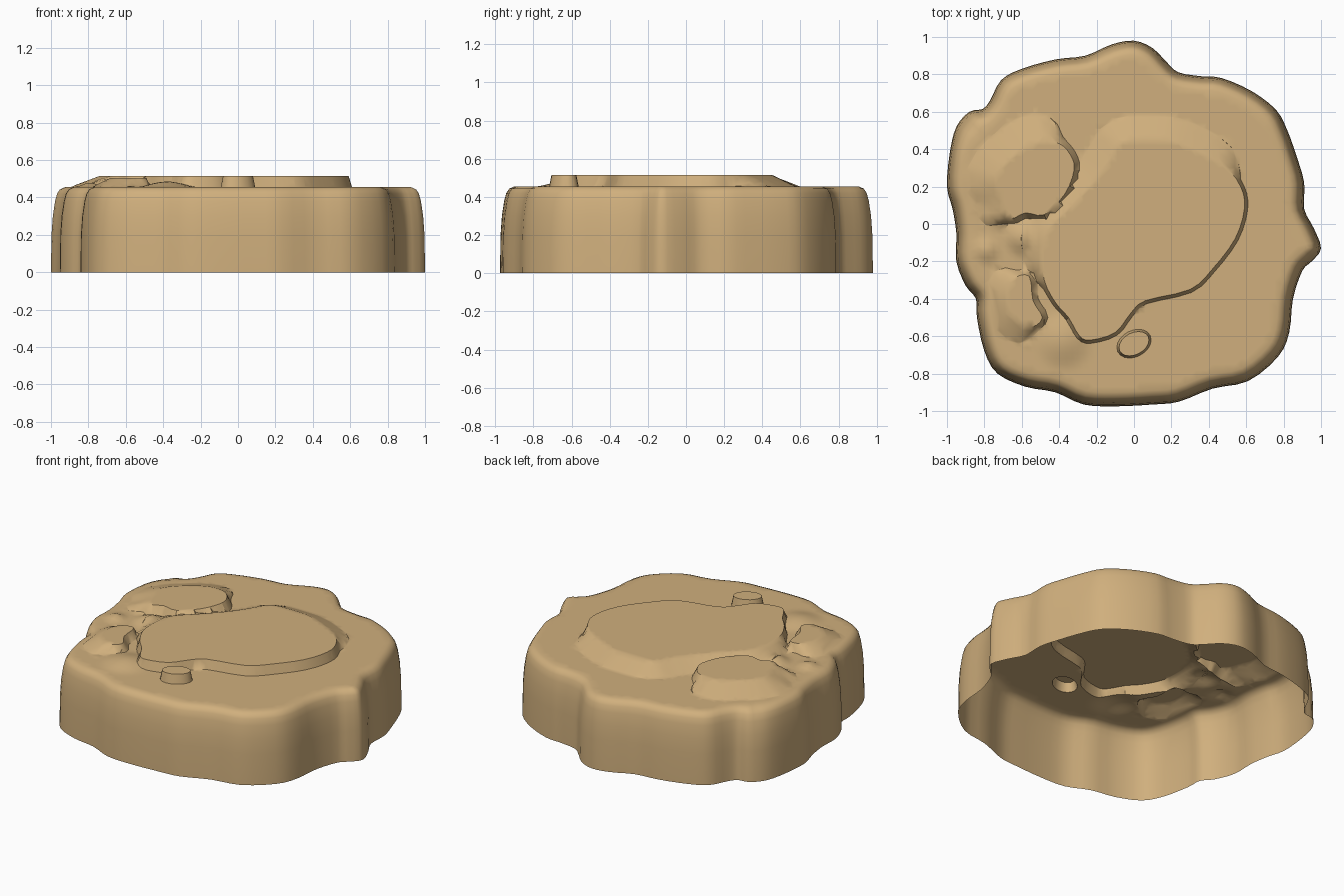
import bpy, bmesh, math
from mathutils import Vector as V
from mathutils.geometry import delaunay_2d_cdt

if "Cube" in bpy.data.objects:
    bpy.data.objects.remove(bpy.data.objects["Cube"])

TOP, RISE = 0.455, 0.06


def smooth_loop(pts, n=3):
    """Closed Catmull-Rom curve through counter-clockwise points."""
    p = [V(q) for q in pts]
    out = []
    for i in range(len(p)):
        a, b, c, d = (p[(i + k) % len(p)] for k in (-1, 0, 1, 2))
        for s in range(n):
            t = s / n
            out.append(0.5 * (2*b + (c - a)*t + (2*a - 5*b + 4*c - d)*t*t + (3*b - a - 3*c + d)*t**3))
    return out


def normals(loop, k=1):
    res = []
    for i in range(len(loop)):
        t = loop[(i + k) % len(loop)] - loop[i - k]
        res.append(V((t.y, -t.x)).normalized())
    return res


def inside(p, loop):
    hit = False
    for i, a in enumerate(loop):
        b = loop[i - 1]
        if (a.y > p.y) != (b.y > p.y) and p.x < (b.x - a.x)*(p.y - a.y)/(b.y - a.y) + a.x:
            hit = not hit
    return hit


def nearest(p, loop):
    best, bd = None, 9.0
    for i, a in enumerate(loop):
        e = a - loop[i - 1]
        t = max(0, min(1, (p - loop[i - 1]).dot(e) / max(e.length_squared, 1e-12)))
        q = loop[i - 1] + e*t
        d = (p - q).length
        if d < bd:
            best, bd = q, d
    return best, bd


# outer silhouette, counter-clockwise
outline = smooth_loop([
    (1, -.13), (.96, -.02), (.91, .08), (.91, .22), (.87, .36), (.82, .5), (.76, .61), (.63, .71),
    (.47, .78), (.36, .79), (.24, .81), (.18, .86), (.1, .94), (0, .98), (-.12, .96), (-.26, .9),
    (-.42, .88), (-.6, .83), (-.71, .77), (-.77, .66), (-.81, .615), (-.88, .6), (-.95, .52),
    (-.985, .38), (-1, .2), (-.97, .08), (-.95, -.05), (-.95, -.2), (-.9, -.33), (-.845, -.4),
    (-.84, -.5), (-.8, -.68), (-.73, -.8), (-.58, -.87), (-.42, -.9), (-.27, -.965), (-.1, -.975),
    (.1, -.965), (.24, -.95), (.42, -.88), (.61, -.84), (.77, -.71), (.83, -.58), (.85, -.4),
    (.9, -.25), (.95, -.2)])

# raised slabs
main_slab = smooth_loop([
    (.59, .08), (.57, .2), (.47, .32), (.24, .43), (.1, .45), (-.06, .44), (-.12, .36), (-.2, .24),
    (-.33, .1), (-.46, -.03), (-.49, -.15), (-.48, -.3), (-.42, -.42), (-.35, -.5), (-.29, -.6),
    (-.23, -.62), (-.1, -.58), (-.02, -.48), (.06, -.41), (.3, -.35), (.42, -.24), (.54, -.08)])
left_slab = smooth_loop([
    (-.4, .43), (-.5, .44), (-.62, .38), (-.74, .25), (-.7, .12), (-.66, .03), (-.58, .06), (-.48, .05),
    (-.37, .16), (-.32, .29), (-.34, .37)])
low_slab = smooth_loop([
    (-.56, -.28), (-.64, -.29), (-.68, -.38), (-.65, -.5), (-.55, -.55), (-.49, -.5), (-.54, -.41)])
pebble = [V((.08*math.cos(a), -.64 + .062*math.sin(a) + .02*math.cos(a)))
          for a in (i*math.tau/20 for i in range(20))]

# (loop, height, steep width, soft width, direction of the soft slope)
slabs = [(main_slab, RISE, .018, .13, V((-.45, .89))),
         (left_slab, RISE, .03, .16, V((-.83, .55))),
         (low_slab, .05, .03, .11, V((-.95, -.3))),
         (pebble, RISE, .012, .012, V((1, 0)))]
# (centre x, centre y, radius, height) of soft lumps
lumps = [(-.59, -.07, .12, .04), (-.79, -.14, .08, .025), (-.38, -.62, .17, .03)]


def slope_width(d, slab):
    s = max(0, min(1, d.dot(slab[4])*1.4))
    s = s*s*(3 - 2*s)
    return slab[2] + (slab[3] - slab[2])*s


def height(p):
    h = 0
    for x, y, r, z in lumps:
        t = min(1, math.hypot(p.x - x, p.y - y)/r)
        h = max(h, z*(1 - t*t)**2)
    for slab in slabs:
        q, d = nearest(p, slab[0])
        if d < 1e-4 or (d < .6 and inside(p, slab[0])) or inside(p, slab[0]):
            return TOP + max(h, slab[1])
        if d < .2:
            w = slope_width((p - q).normalized(), slab)
            h = max(h, slab[1]*max(0, 1 - d/w))
    return TOP + h


# side wall: rings leaning inward towards a rounded rim
norm = normals(outline, 3)
rings = []
for z, inset in ((0, 0), (.2, .003), (.3, .01), (.38, .022), (.42, .033), (.443, .048), (TOP, .075)):
    ring = []
    for p, n in zip(outline, norm):
        extra = 1 + .7*max(0, 1 - (p - V((-.92, .55))).length/.16)
        ring.append((p - n*inset*extra, z))
    rings.append(ring)

bm = bmesh.new()
wall = [[bm.verts.new((p.x, p.y, z)) for p, z in ring] for ring in rings]
N = len(outline)
for low, up in zip(wall, wall[1:]):
    for i in range(N):
        j = (i + 1) % N
        bm.faces.new((low[i], low[j], up[j], up[i]))

# top: triangulated sheet that follows the slab rims and feet
rim = [p for p, z in rings[-1]]
pts, edges = [], []


def add_loop(loop):
    s = len(pts)
    pts.extend(loop)
    edges.extend((s + i, s + (i + 1) % len(loop)) for i in range(len(loop)))


add_loop(rim)
for slab in slabs:
    add_loop(slab[0])
    foot = [p + n*slope_width(n, slab) for p, n in zip(slab[0], normals(slab[0]))]
    add_loop([f for f in foot if inside(f, rim)])
step = .03
for i in range(-33, 34):
    for j in range(-33, 34):
        p = V((i*step, j*step))
        if inside(p, rim) and nearest(p, rim)[1] > .025:
            if all(nearest(p, s[0])[1] > .008 for s in slabs):
                pts.append(p)
cv, _, cf, *_ = delaunay_2d_cdt(pts, edges, [], 1, 1e-5)
top = []
for p in cv:
    edge = nearest(p, rim)[1]
    fade = min(1, edge/.03)
    top.append(bm.verts.new((p.x, p.y, TOP + (height(p) - TOP)*fade)))
for f in cf:
    bm.faces.new([top[i] for i in f])
bmesh.ops.remove_doubles(bm, verts=bm.verts[:], dist=.0005)
for v in [v for v in bm.verts if not v.link_faces]:
    bm.verts.remove(v)

mesh = bpy.data.meshes.new("rock_platform")
bm.to_mesh(mesh)
bm.free()
rock = bpy.data.objects.new("rock_platform", mesh)
bpy.context.collection.objects.link(rock)
sand = bpy.data.materials.new("sandstone")
sand.diffuse_color = (.63, .43, .205, 1)
sand.use_nodes = True
sand.node_tree.nodes["Principled BSDF"].inputs["Base Color"].default_value = sand.diffuse_color
mesh.materials.append(sand)
bpy.context.view_layer.objects.active = rock
rock.select_set(True)
bpy.ops.object.shade_smooth_by_angle(angle=math.radians(40))
